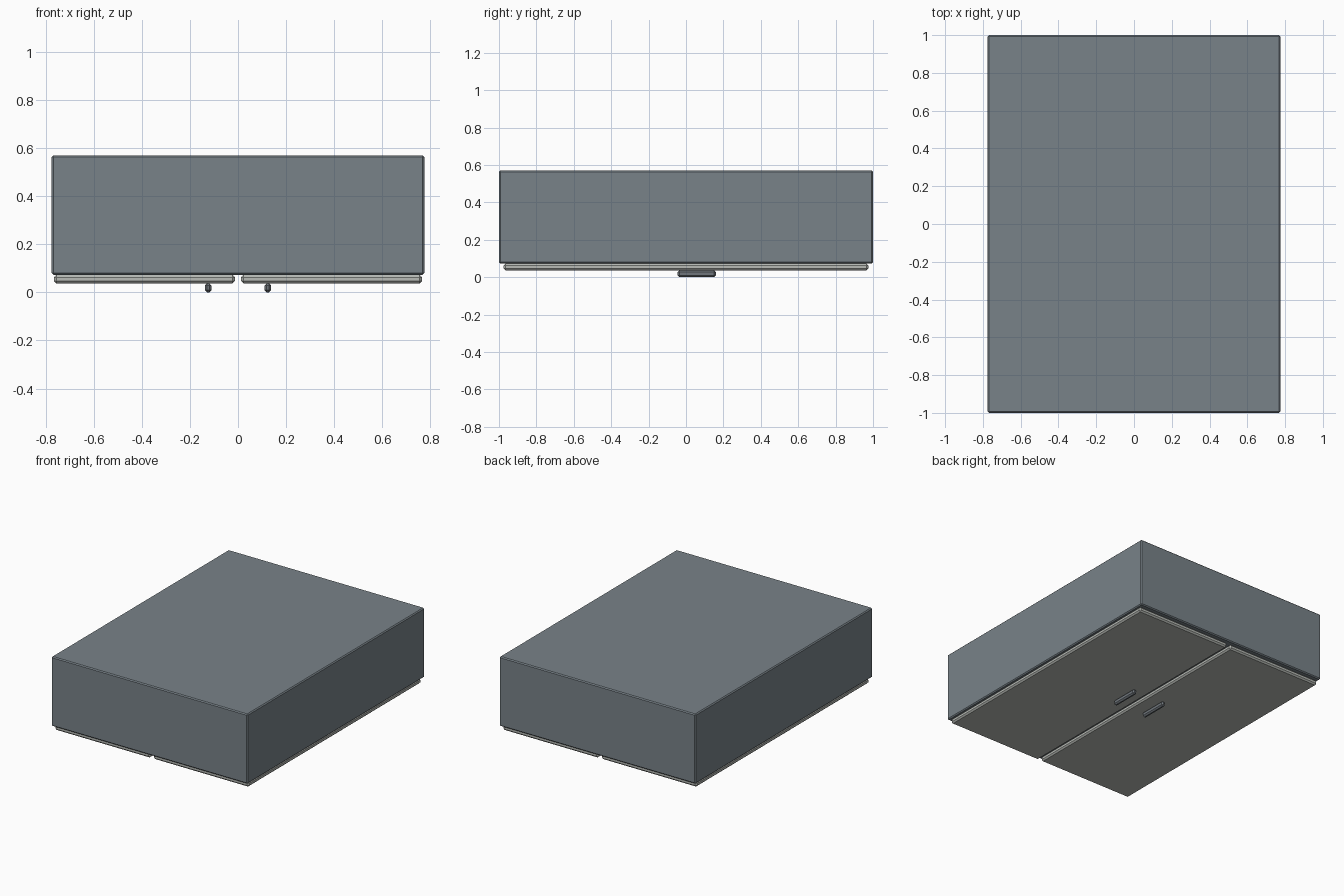
import bpy, bmesh

if "Cube" in bpy.data.objects:
    bpy.data.objects.remove(bpy.data.objects["Cube"])


def material(name, rgb):
    m = bpy.data.materials.new(name)
    m.diffuse_color = (*rgb, 1)
    m.use_nodes = True
    m.node_tree.nodes["Principled BSDF"].inputs["Base Color"].default_value = m.diffuse_color
    return m


blue_grey = material("blue grey", (0.19, 0.225, 0.25))
pale_grey = material("pale grey", (0.48, 0.50, 0.47))
dark_grey = material("dark grey", (0.16, 0.18, 0.20))


def box(name, lo, hi, mat, bevel, segments=1):
    """Bevelled box between two corners."""
    bm = bmesh.new()
    bmesh.ops.create_cube(bm, size=1)
    for v in bm.verts:
        v.co = [(a + b) / 2 + c * (b - a) for a, b, c in zip(lo, hi, v.co)]
    bmesh.ops.bevel(bm, geom=bm.edges[:], offset=bevel, segments=segments,
                    profile=0.5, affect='EDGES')
    me = bpy.data.meshes.new(name)
    bm.to_mesh(me)
    bm.free()
    me.materials.append(mat)
    ob = bpy.data.objects.new(name, me)
    bpy.context.collection.objects.link(ob)
    return ob


# cabinet carcass, lying with its doors downwards
box("cabinet_body", (-0.775, -1, 0.073), (0.775, 1, 0.57), blue_grey, 0.007)

# pair of doors with bar handles
for side, s in (("left", -1), ("right", 1)):
    xs = sorted((s * 0.013, s * 0.765))
    box(side + "_door", (xs[0], -0.975, 0.037), (xs[1], 0.975, 0.073), pale_grey, 0.01)
    xs = sorted((s * 0.11, s * 0.138))
    box(side + "_handle", (xs[0], -0.045, 0), (xs[1], 0.16, 0.037), dark_grey, 0.009)
